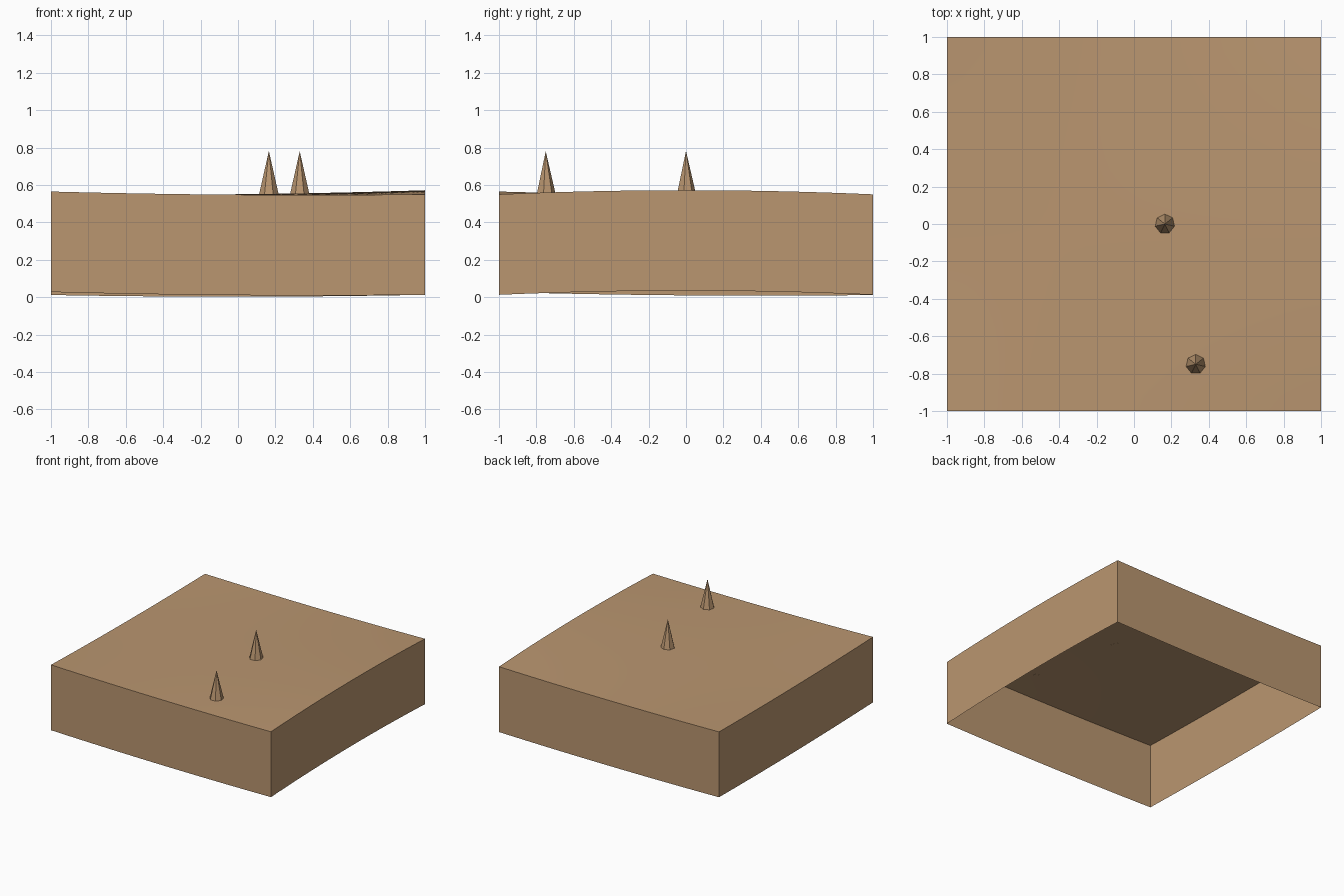
import bpy, bmesh, math

cube = bpy.data.objects.get("Cube")
if cube:
    bpy.data.objects.remove(cube, do_unlink=True)

sand = bpy.data.materials.new("sand")
sand.use_nodes = True
sand.diffuse_color = (0.49, 0.305, 0.162, 1)
sand.node_tree.nodes["Principled BSDF"].inputs["Base Color"].default_value = sand.diffuse_color

DEPTH = 0.537
STEPS = 24
# Ground heights at x = -1, 0, 1 for the front, middle and back rows
ROWS = ((0.565, 0.548, 0.55), (0.547, 0.55, 0.572), (0.549, 0.54, 0.55))


def bend(t, a, b, c):
    """Smooth curve through a, b, c at t = -1, 0, 1."""
    return b + (c - a) / 2 * t + ((a + c) / 2 - b) * t * t


def height(x, y):
    return bend(y, *(bend(x, *row) for row in ROWS))


def make_object(name, bm):
    mesh = bpy.data.meshes.new(name)
    bm.to_mesh(mesh)
    bm.free()
    mesh.materials.append(sand)
    obj = bpy.data.objects.new(name, mesh)
    bpy.context.collection.objects.link(obj)
    return obj


# Gently rolling ground with a smooth surface
bm = bmesh.new()
bmesh.ops.create_grid(bm, x_segments=STEPS, y_segments=STEPS, size=1)
for v in bm.verts:
    v.co.z = height(v.co.x, v.co.y)
for f in bm.faces:
    f.smooth = True
make_object("ground", bm)

# Skirt walls whose lower edge follows the ground, open underneath
bm = bmesh.new()
for side in range(4):
    angle = side * math.pi / 2
    c, s = round(math.cos(angle)), round(math.sin(angle))
    previous = None
    for i in range(STEPS + 1):
        t = 2 * i / STEPS - 1
        x, y = c * t + s, s * t - c
        z = height(x, y)
        pair = [bm.verts.new((x, y, z - DEPTH)), bm.verts.new((x, y, z))]
        if previous:
            bm.faces.new((previous[0], pair[0], pair[1], previous[1]))
        previous = pair
bmesh.ops.remove_doubles(bm, verts=bm.verts, dist=0.0001)
make_object("skirt_walls", bm)

# Seven-sided spikes standing on the ground
for name, x, y in (("middle_spike", 0.165, 0), ("front_spike", 0.33, -0.75)):
    bm = bmesh.new()
    bmesh.ops.create_cone(bm, cap_ends=False, segments=7, radius1=0.053, radius2=0, depth=0.23)
    bmesh.ops.remove_doubles(bm, verts=bm.verts, dist=0.0001)
    bmesh.ops.translate(bm, verts=bm.verts, vec=(x, y, height(x, y) + 0.115))
    make_object(name, bm)
